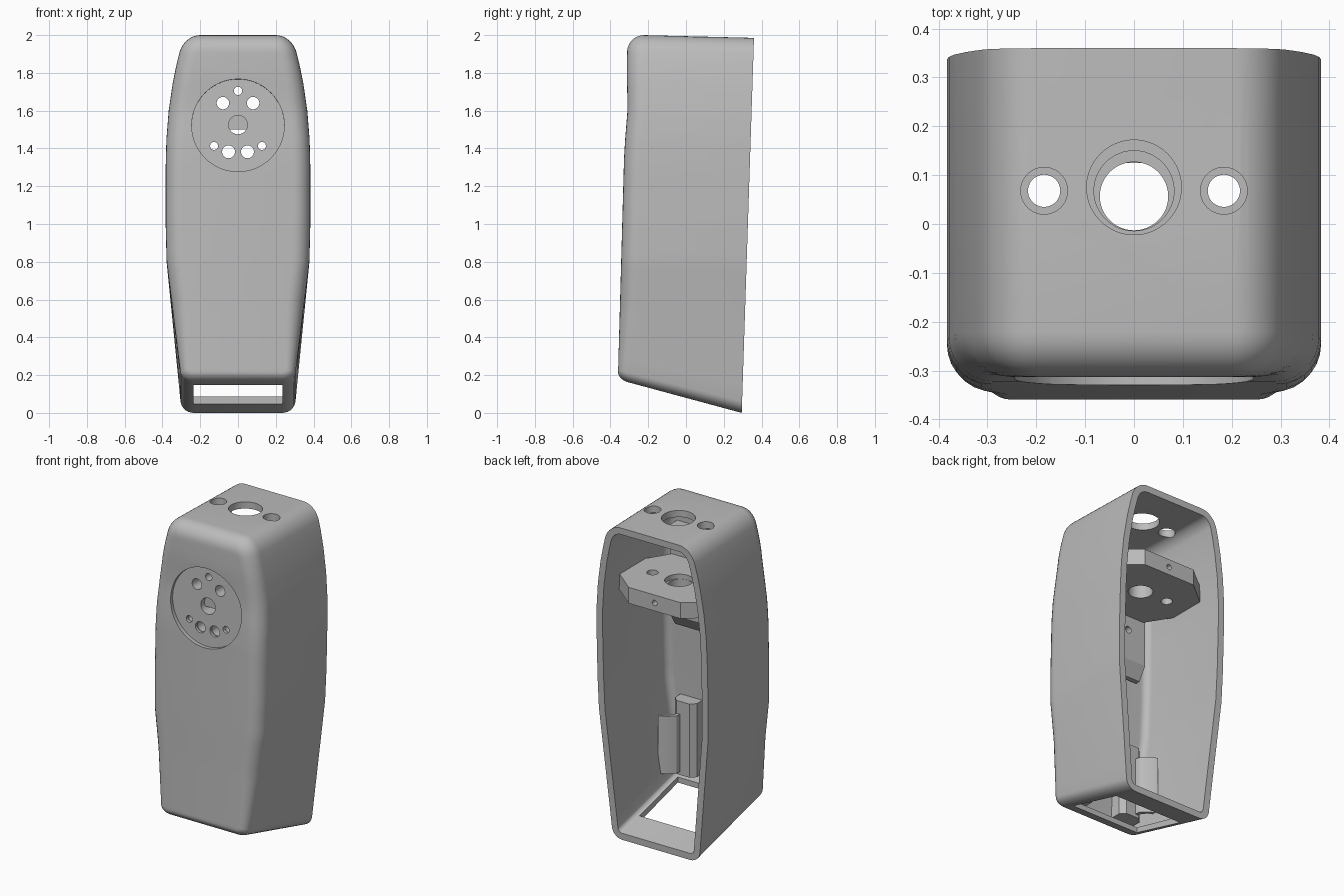
import bpy, bmesh, math
from mathutils import Matrix

if "Cube" in bpy.data.objects:
    bpy.data.objects.remove(bpy.data.objects["Cube"])

grey = bpy.data.materials.new("plain_grey")
grey.use_nodes = True
grey.diffuse_color = (0.5, 0.5, 0.5, 1)
grey.node_tree.nodes["Principled BSDF"].inputs["Base Color"].default_value = (0.5, 0.5, 0.5, 1)


def finish(name, bm):
    bmesh.ops.recalc_face_normals(bm, faces=bm.faces)
    mesh = bpy.data.meshes.new(name)
    bm.to_mesh(mesh)
    bm.free()
    mesh.materials.append(grey)
    obj = bpy.data.objects.new(name, mesh)
    bpy.context.collection.objects.link(obj)
    return obj


def prism(name, pts, axis, lo, hi):
    """Extrude a polygon along x or z."""
    bm = bmesh.new()
    put = (lambda p, h: (h, *p)) if axis == "x" else (lambda p, h: (*p, h))
    a, b = ([bm.verts.new(put(p, h)) for p in pts] for h in (lo, hi))
    bm.faces.new(a)
    bm.faces.new(b)
    for i in range(len(pts)):
        j = (i + 1) % len(pts)
        bm.faces.new((a[i], a[j], b[j], b[i]))
    return finish(name, bm)


def cylinder(r, centre, depth, tilt=0.0, sides=40):
    bm = bmesh.new()
    bmesh.ops.create_cone(bm, cap_ends=True, segments=sides, radius1=r, radius2=r, depth=depth,
                          matrix=Matrix.Translation(centre) @ Matrix.Rotation(tilt, 4, "X"))
    return finish("cutter", bm)


def cut(target, cutter):
    mod = target.modifiers.new("cut", "BOOLEAN")
    mod.operation, mod.solver, mod.object = "DIFFERENCE", "EXACT", cutter
    bpy.context.view_layer.update()
    mesh = bpy.data.meshes.new_from_object(target.evaluated_get(bpy.context.evaluated_depsgraph_get()))
    target.modifiers.clear()
    target.data = mesh
    bpy.data.objects.remove(cutter)


def lerp(table, t):
    for (t0, v0), (t1, v1) in zip(table, table[1:]):
        if t <= t1:
            return v0 + (v1 - v0) * max(0, t - t0) / (t1 - t0)
    return table[-1][1]


# Half outline of the housing, bottom to top
SIDE = [(0.07, 0.305), (0.8, 0.378), (1.0, 0.383), (1.3, 0.383), (1.45, 0.379),
        (1.6, 0.367), (1.75, 0.345), (1.9, 0.314)]
FRONT = [(0.2, -0.36), (1.35, -0.328), (1.45, -0.322), (1.6, -0.31), (1.7, -0.311),
         (1.8, -0.314), (2.0, -0.31)]
half = []
for i in range(8):
    a = math.radians(-90 + 12 * i)
    half.append((0.235 + 0.07 * math.cos(a), 0.07 + 0.07 * math.sin(a)))
half += [(lerp(SIDE, z / 20), z / 20) for z in range(3, 38)]
for i in range(9):
    a = math.radians(18 + 9 * i)
    half.append((0.2 + 0.115 * math.cos(a), 1.87 + 0.13 * math.sin(a)))


def inset(d):
    """Move the outline inwards by d(z)."""
    out = []
    ext = [(-half[0][0], half[0][1])] + half + [(-half[-1][0], half[-1][1])]
    for p, q, r in zip(ext, ext[1:], ext[2:]):
        tx, tz = r[0] - p[0], r[1] - p[1]
        if q == half[0]:
            tx, tz = 1, 0
        if q == half[-1]:
            tx, tz = -1, 0
        n = math.hypot(tx, tz)
        out.append((q[0] - tz / n * d(q[1]), q[1] + tx / n * d(q[1])))
    return out


def place(x, z, depth):
    """Shear the sloping ends; depth None means the back rim."""
    y = 0.3
    for _ in range(4):
        zz = z + 0.27 * (0.295 - y) * max(0, 1 - z / 0.8)
        zz -= 0.025 * (y + 0.23) * max(0, z - 1) if z > 1 else 0
        y = 0.295 + 0.0327 * zz if depth is None else lerp(FRONT, zz) + depth
    return x, y, zz


def rings(wall, r_low, r_high):
    rad = lambda z: lerp([(0.05, r_low), (0.5, r_high)], z)
    res = []
    for k in range(7, -1, -1):
        a = math.radians(90 * k / 7)
        pts = inset(lambda z: wall + rad(z) * (1 - math.cos(a)))
        res.append([place(x, z, wall + rad(h[1]) * (1 - math.sin(a))) for (x, z), h in zip(pts, half)])
    res.append([place(x, z, None) for x, z in inset(lambda z: wall)])
    return res


# Hollow housing, open at the back
bm = bmesh.new()
loops = []
for ring in rings(0, 0.05, 0.09) + rings(0.042, 0.02, 0.045)[::-1]:
    loops.append([bm.verts.new(p) for p in ring] + [bm.verts.new((-x, y, z)) for x, y, z in ring[::-1]])
n = len(loops[0])
for a, b in zip(loops, loops[1:]):
    for i in range(n):
        j = (i + 1) % n
        bm.faces.new((a[i], a[j], b[j], b[i]))
for cap in (loops[0], loops[-1]):
    for i in range(n // 2 - 1):
        bm.faces.new((cap[i], cap[i + 1], cap[n - 2 - i], cap[n - 1 - i]))
housing = finish("housing", bm)

# Thick block behind the round recess
boss = prism("front_boss", [(-0.28, 1.14), (-0.25, 1.14), (-0.2, 1.22), (-0.2, 1.78), (-0.28, 1.78)],
             "x", -0.25, 0.25)

# Internal mounting plate
outline = [(0.18, 0.31), (0.352, 0.17), (0.352, -0.02), (0.2, -0.26)]
plate = prism("mounting_plate", outline + [(-x, y) for x, y in outline[::-1]], "z", 1.5, 1.6)

# Round recess and the ring of sound holes
LEAN = math.pi / 2 - 0.036
cut(housing, cylinder(0.245, (0, -0.396, 1.525), 0.2, LEAN, 72))
HOLES = [(0, 1.525, 0.05), (0, 1.705, 0.022), (0.08, 1.64, 0.033), (0.127, 1.413, 0.021), (0.05, 1.382, 0.034)]
for x, z, r in HOLES:
    for sx in ([x, -x] if x else [0]):
        for part in (housing, boss):
            cut(part, cylinder(r, (sx, -0.25, z), 0.3, math.pi / 2, 32))

# Top openings and the matching plate holes
cut(housing, cylinder(0.097, (0, 0.075, 2), 0.3, sides=56))
cut(plate, cylinder(0.082, (0, 0.068, 1.62), 0.1, sides=48))
cut(plate, cylinder(0.07, (0, 0.057, 1.55), 0.3, sides=48))
for x in (-0.184, 0.184):
    cut(housing, cylinder(0.048, (x, 0.068, 2), 0.3))
    cut(plate, cylinder(0.033, (x, 0.068, 1.55), 0.3))
cut(plate, cylinder(0.017, (0, 0.31, 1.55), 0.12, math.pi / 2, 24))

# Rectangular window in the sloping bottom
cut(housing, prism("cutter", [(-0.235, -0.255), (0.235, -0.255), (0.235, 0.125), (-0.235, 0.125)],
                   "z", -0.1, 0.24))

# Mirrored pads and bent retaining blades inside the front wall
parts = [housing, boss, plate]
for side, s in (("left", 1), ("right", -1)):
    pad = [(0.1, -0.33), (0.1, -0.25), (0.13, -0.22), (0.22, -0.22), (0.25, -0.25), (0.25, -0.33)]
    blade = [(0.19, -0.24), (0.2, -0.19), (0.24, -0.15), (0.285, -0.13),
             (0.29, -0.145), (0.25, -0.165), (0.22, -0.2), (0.215, -0.24)]
    parts.append(prism(side + "_clip_pad", [(s * x, y) for x, y in pad], "z", 0.22, 0.68))
    parts.append(prism(side + "_clip_blade", [(s * x, y) for x, y in blade], "z", 0.24, 0.6))

bpy.ops.object.select_all(action="DESELECT")
for obj in parts:
    obj.select_set(True)
bpy.context.view_layer.objects.active = housing
bpy.ops.object.shade_smooth_by_angle(angle=math.radians(28))
